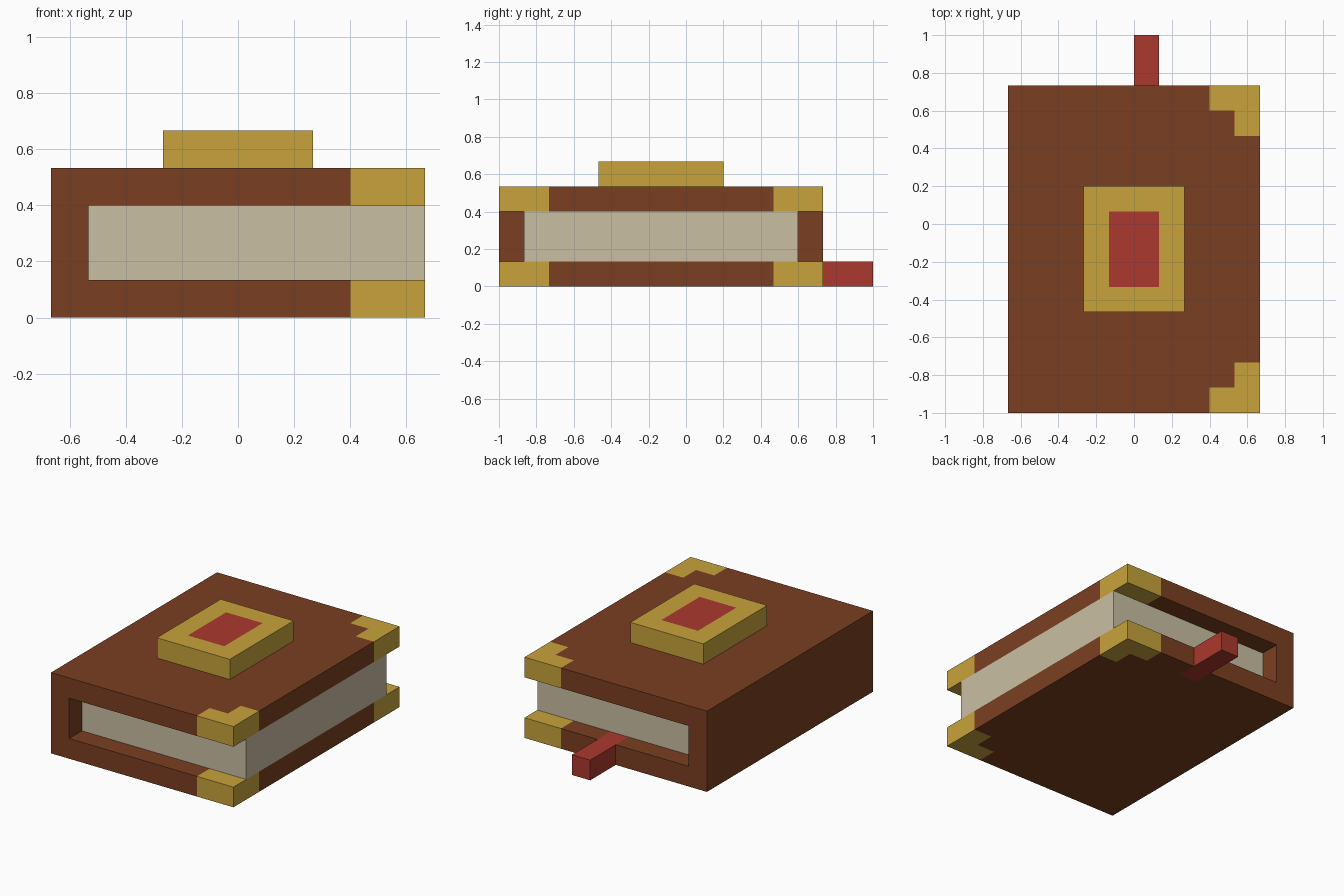
import bpy
import bmesh

if "Cube" in bpy.data.objects:
    bpy.data.objects.remove(bpy.data.objects["Cube"])

U = 2 / 15            # one block of the model's grid
MID_Y = -1            # middle of the book, in blocks
HALF_X, HALF_Y = 5, 6.5


def material(name, rgb):
    """Make a flat material from 0-255 sRGB values."""
    linear = [((c / 255 + 0.055) / 1.055) ** 2.4 for c in rgb] + [1]
    mat = bpy.data.materials.new(name)
    mat.use_nodes = True
    mat.diffuse_color = linear
    mat.node_tree.nodes["Principled BSDF"].inputs["Base Color"].default_value = linear
    return mat


leather = material("brown leather", (123, 63, 33))
gold = material("gold", (200, 163, 60))
paper = material("cream paper", (202, 191, 163))
red = material("red", (171, 57, 46))


def prism(name, outline, z0, z1, *mats, inset=0):
    """Extrude an outline (in blocks) upward; optionally inset the top in the second colour."""
    bm = bmesh.new()
    base = bm.faces.new([bm.verts.new((x * U, y * U, z0 * U)) for x, y in outline])
    grown = bmesh.ops.extrude_face_region(bm, geom=[base], use_keep_orig=True)["geom"]
    bmesh.ops.translate(bm, vec=(0, 0, (z1 - z0) * U),
                        verts=[g for g in grown if isinstance(g, bmesh.types.BMVert)])
    bmesh.ops.recalc_face_normals(bm, faces=bm.faces[:])
    if inset:
        top = max(bm.faces, key=lambda f: f.calc_center_median().z)
        bmesh.ops.inset_region(bm, faces=[top], thickness=inset * U, use_even_offset=True)
        top.material_index = 1
    mesh = bpy.data.meshes.new(name)
    bm.to_mesh(mesh)
    bm.free()
    for mat in mats:
        mesh.materials.append(mat)
    obj = bpy.data.objects.new(name, mesh)
    bpy.context.collection.objects.link(obj)
    return obj


def rect(x0, x1, y0, y1):
    return [(x0, y0), (x1, y0), (x1, y1), (x0, y1)]


def from_corner(side, steps):
    """Points measured inward from a fore-edge corner; side is 1 at the back, -1 at the front."""
    return [(HALF_X - dx, MID_Y + side * (HALF_Y - dy)) for dx, dy in steps]


# Stepped line where the leather meets the metal corner
STEP = [(2, 0), (2, 1), (1, 1), (1, 2), (0, 2)]
BACK, FRONT = MID_Y + HALF_Y, MID_Y - HALF_Y

# Cover boards with their metal corners; the lower one has a slot for the ribbon
slot = [(0, BACK), (0, BACK - 1), (1, BACK - 1), (1, BACK)]
for label, z, notch in (("lower", 0, slot), ("upper", 3, [])):
    outline = ([(-HALF_X, FRONT), (-HALF_X, BACK)] + notch
               + from_corner(1, STEP) + from_corner(-1, STEP[::-1]))
    prism(label + "_cover", outline, z, z + 1, leather)
    for end, side in (("back", 1), ("front", -1)):
        prism(f"{label}_{end}_corner", from_corner(side, STEP + [(0, 0)]), z, z + 1, gold)

# Spine and page block
prism("spine", rect(-HALF_X, 1 - HALF_X, FRONT, BACK), 1, 3, leather)
prism("pages", rect(1 - HALF_X, HALF_X, FRONT + 1, BACK - 1), 1, 3, paper)

# Ribbon bookmark
prism("ribbon", rect(0, 1, BACK - 1, BACK + 2), 0, 1, red)

# Raised emblem with a red centre
prism("emblem", rect(-2, 2, -3.5, 1.5), 4, 5, gold, red, inset=1)
